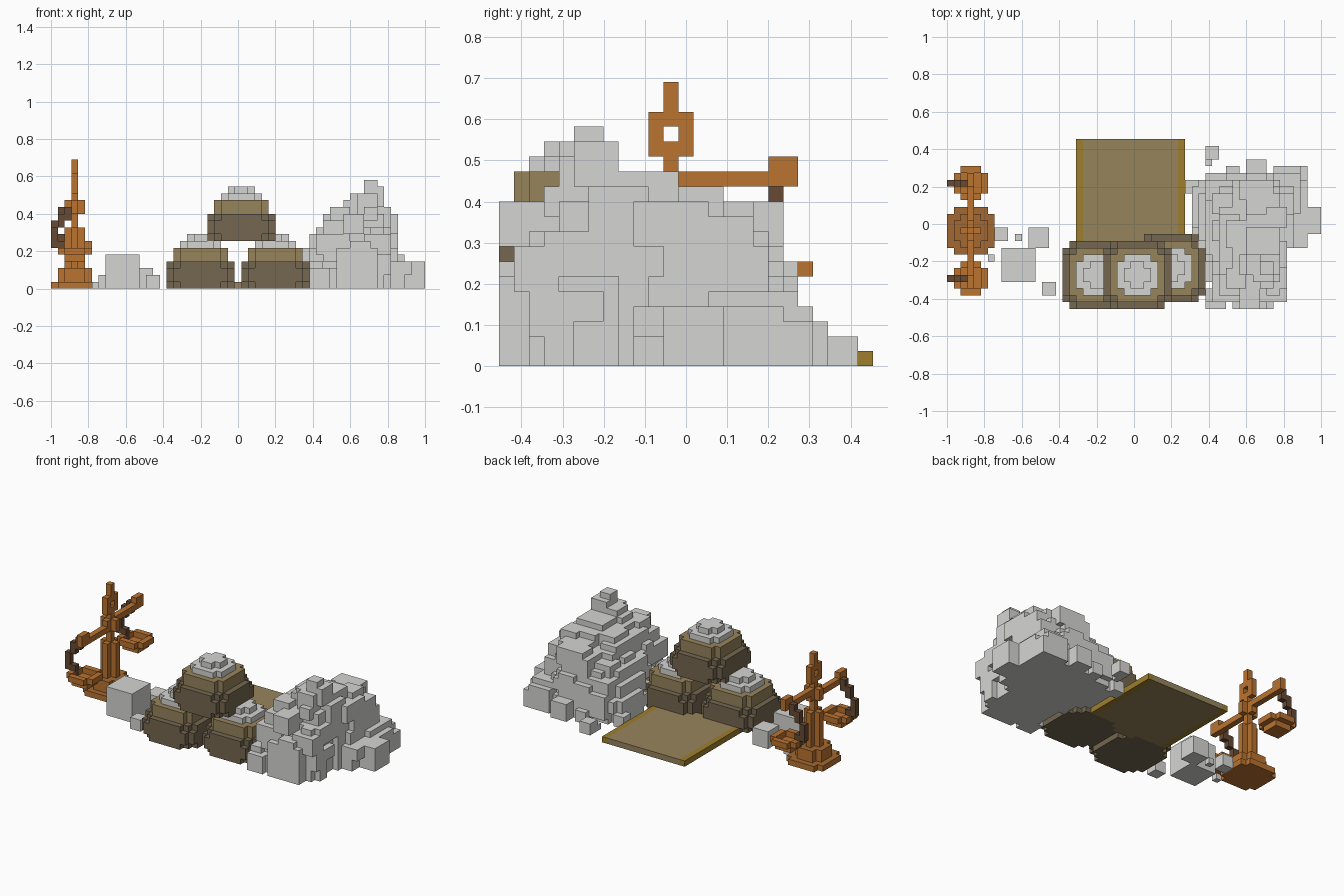
import bpy, bmesh, random

cube = bpy.data.objects.get("Cube")
if cube:
    bpy.data.objects.remove(cube)

U = 2 / 55                      # edge of one block
rng = random.Random(11)


def material(name, code):
    rgb = [int(code[i:i + 2], 16) / 255 for i in (0, 2, 4)]
    lin = [c / 12.92 if c < 0.04 else ((c + 0.055) / 1.055) ** 2.4 for c in rgb]
    m = bpy.data.materials.new(name)
    m.use_nodes = True
    m.diffuse_color = (*lin, 1)
    m.node_tree.nodes["Principled BSDF"].inputs["Base Color"].default_value = (*lin, 1)
    return m


stone = material("stone grey", "D5D5D3")
dark_cloth = material("dark sack brown", "746750")
light_cloth = material("light sack brown", "96845C")
trim = material("mustard trim", "9D7E2D")
wood = material("orange wood", "BA7330")
dark_wood = material("dark wood", "A26931")
rope_mat = material("rope brown", "674A33")


def to_world(x, y, z):
    return (x * U - 1, y * U - 12.5 * U, z * U)


def block_mesh(name, cells, top=None):
    """Skin a dict of cell -> material; only exposed block faces are made."""
    mats = list(dict.fromkeys(cells.values())) + ([top] if top else [])
    bm = bmesh.new()
    verts = {}

    def vert(p):
        if p not in verts:
            verts[p] = bm.verts.new(to_world(*p))
        return verts[p]

    for cell, mat in cells.items():
        for axis in range(3):
            for side in (0, 1):
                near = list(cell)
                near[axis] += 2 * side - 1
                if tuple(near) in cells:
                    continue
                ring = []
                for a, b in ((0, 0), (1, 0), (1, 1), (0, 1)):
                    p = list(cell)
                    p[axis] += side
                    p[(axis + 1) % 3] += a
                    p[(axis + 2) % 3] += b
                    ring.append(vert(tuple(p)))
                face = bm.faces.new(ring if side else ring[::-1])
                painted = top if top and axis == 2 and side else mat
                face.material_index = mats.index(painted)
    mesh = bpy.data.meshes.new(name)
    bm.to_mesh(mesh)
    bm.free()
    for m in mats:
        mesh.materials.append(m)
    bpy.context.collection.objects.link(bpy.data.objects.new(name, mesh))


def box(cells, mat, x, y, z):
    for i in range(*x):
        for j in range(*y):
            for k in range(*z):
                cells[i, j, k] = mat


def disc(cells, mat, x, y, z, n, cut):
    """Square slab of n blocks with stepped corners."""
    for i in range(n):
        for j in range(n):
            if min(i, n - 1 - i) + min(j, n - 1 - j) >= cut:
                for k in range(*z):
                    cells[x + i, y + j, k] = mat


# Three sacks filled with stone
def sack(name, x, y, z):
    c = {}
    disc(c, dark_cloth, x, y, (z, z + 1), 10, 2)
    disc(c, dark_cloth, x, y, (z + 1, z + 3), 10, 1)
    disc(c, dark_cloth, x, y, (z + 3, z + 4), 10, 2)
    disc(c, light_cloth, x + 1, y + 1, (z + 4, z + 6), 8, 1)
    disc(c, stone, x + 2, y + 2, (z + 6, z + 7), 6, 1)
    disc(c, stone, x + 3, y + 3, (z + 7, z + 8), 4, 1)
    block_mesh(name, c)


sack("right_sack", 17, 0, 0)
sack("left_sack", 28, 1, 0)
sack("top_sack", 23, 0, 7)

# Floor mat with side trim
c = {}
box(c, light_cloth, (20, 34), (9, 25), (0, 1))
for x in (19, 34):
    box(c, trim, (x, x + 1), (9, 25), (0, 1))
block_mesh("mat", c)

# Balance scale: foot, post, hub and ring
c = {}
disc(c, wood, 0, 8, (0, 1), 7, 1)
disc(c, wood, 1, 9, (1, 3), 5, 1)
block_mesh("scale_foot", c, top=dark_wood)
c = {}
disc(c, wood, 2, 10, (3, 9), 3, 1)
box(c, wood, (3, 4), (11, 12), (9, 11))
disc(c, wood, 2, 10, (11, 13), 3, 1)
box(c, wood, (3, 4), (11, 12), (13, 19))
box(c, wood, (3, 4), (10, 13), (14, 17))
del c[3, 11, 15]
block_mesh("scale_post", c)

# Tilted beam with an end block, rope and pan on each side
for name, near, far, end, py, rope_y, z in (
        ("back", 12, 20, 18, 16, 18, 12), ("front", 3, 11, 3, 2, 4, 11)):
    c = {}
    box(c, wood, (3, 4), (near, far), (z, z + 1))
    box(c, wood, (3, 4), (end, end + 2), (z, z + 2))
    block_mesh(name + "_beam", c)
    c = {}
    disc(c, wood, 2, py + 1, (z - 7, z - 6), 3, 0)
    disc(c, wood, 1, py, (z - 6, z - 5), 5, 1)
    for i in range(2, 5):
        for j in range(py + 1, py + 4):
            del c[i, j, z - 6]
    c[1, rope_y, z - 6] = rope_mat
    block_mesh(name + "_pan", c)
    c = {}
    for x, low, high in ((2, -1, 1), (1, -2, 0), (0, -5, -1), (1, -5, -4)):
        box(c, rope_mat, (x, x + 1), (rope_y, rope_y + 1), (z + low, z + high))
    del c[0, rope_y, z - 2]
    block_mesh(name + "_rope", c)

# Loose rocks: corner and size in blocks
for n, (x, y, s) in enumerate(((8, 4, 5), (7, 10, 2), (6, 7, 1), (10, 10, 1),
                               (12, 9, 3), (14, 2, 2), (38, 22, 2), (38, 21, 1))):
    c = {}
    box(c, stone, (x, x + s), (y, y + s), (0, s))
    block_mesh(f"loose_rock_{n}", c)

# Rock pile: height limits across and along, and row outlines
across = dict(zip(range(35, 55), (4, 5, 6, 8, 9, 11, 12, 12, 13, 14, 15, 16, 16, 15, 12, 11, 5, 5, 5, 4)))
along = (11, 12, 12, 12, 14, 16, 16, 15, 13, 14, 14, 13, 12, 12, 12, 11, 11, 11, 11, 7, 4, 3)
outline = ((0, 1, 38, 48), (1, 3, 38, 50), (3, 5, 38, 51), (5, 8, 38, 50), (8, 11, 37, 53),
           (11, 15, 36, 55), (15, 17, 36, 53), (17, 19, 35, 53), (19, 20, 38, 53),
           (20, 21, 41, 53), (21, 22, 44, 47), (21, 22, 50, 52))
limit = {(x, y): min(across[x], along[y])
         for y0, y1, x0, x1 in outline for y in range(y0, y1) for x in range(x0, x1)}


def inset(x, y):
    """Blocks between a cell and the outline, up to four."""
    k = 0
    while k < 4 and all(p in limit for p in ((x + k + 1, y), (x - k - 1, y), (x, y + k + 1), (x, y - k - 1))):
        k += 1
    return k


def surface(x, y):
    return round(across[x] * along[y] / 16 * (0.35, 0.5, 0.7, 0.85, 0.95)[inset(x, y)])


# Solid core, stepped back from the outline
c = {}
for x, y in limit:
    if inset(x, y):
        box(c, stone, (x, x + 1), (y, y + 1), (0, max(1, surface(x, y) - 1)))


def rock(x, y, z, s):
    """Add a whole cube, but only where it stays inside the outline and limits."""
    base = [(i, j) for i in range(x, x + s) for j in range(y, y + s)]
    if all(p in limit and z + s <= limit[p] for p in base):
        box(c, stone, (x, x + s), (y, y + s), (z, z + s))


# Rocks bedded in the slope, their tops near the surface
for x, y in rng.sample(sorted(limit), 260):
    s = rng.choice((2, 2, 3, 3, 4))
    z = max(0, surface(x, y) - s + rng.choice((0, 0, 1, 1, 2)))
    rock(x - s // 2, y - s // 2, z, s)

# Larger rocks that set the summit, jutting ledges and outer edge
for spec in ((46, 5, 13, 2), (46, 5, 14, 2), (45, 4, 11, 3), (46, 5, 12, 3), (44, 8, 10, 3),
             (43, 5, 10, 3), (43, 0, 8, 3), (43, 16, 8, 3), (51, 11, 0, 4), (50, 17, 0, 3),
             (36, 12, 0, 3), (35, 17, 0, 2), (36, 16, 2, 2), (38, 0, 0, 3), (42, 0, 0, 3),
             (45, 0, 0, 3), (47, 2, 2, 3), (44, 19, 0, 3), (50, 19, 0, 3), (44, 17, 4, 3),
             (40, 5, 7, 4), (48, 9, 8, 3), (47, 13, 6, 4), (38, 9, 4, 4), (41, 9, 8, 4),
             (47, 6, 6, 3), (38, 15, 3, 4), (42, 13, 8, 4), (44, 9, 11, 2)):
    rock(*spec)
block_mesh("rock_pile", c)
